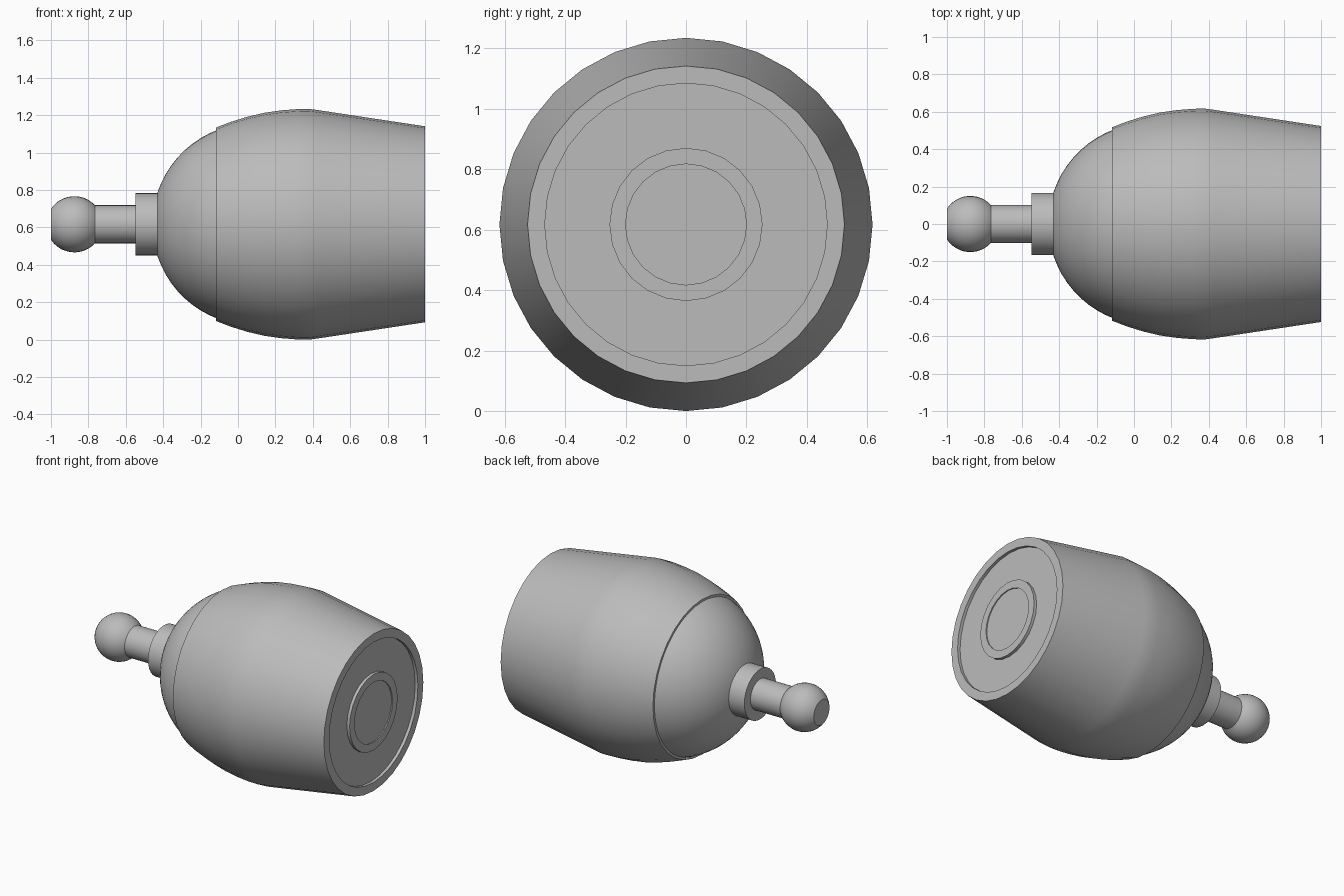
import bpy, bmesh, math

cube = bpy.data.objects.get("Cube")
if cube:
    bpy.data.objects.remove(cube, do_unlink=True)

AXIS_Z = 0.617

grey = bpy.data.materials.new("plain_grey")
grey.use_nodes = True
colour = (0.5, 0.5, 0.5, 1)
grey.diffuse_color = colour
grey.node_tree.nodes["Principled BSDF"].inputs["Base Color"].default_value = colour


def lathe(name, profile, sides):
    """Revolve (x, radius) points, listed from -x to +x, about the long axis."""
    bm = bmesh.new()
    rings = []
    for x, r in profile:
        count = sides if r > 0 else 1
        angles = [2 * math.pi * i / sides for i in range(count)]
        rings.append([bm.verts.new((x, r * math.sin(a), r * math.cos(a))) for a in angles])
    for a, b in zip(rings, rings[1:]):
        for i in range(sides):
            j = (i + 1) % sides
            loop = [a[i % len(a)], a[j % len(a)], b[j % len(b)], b[i % len(b)]]
            bm.faces.new(list(dict.fromkeys(loop)))
    bmesh.ops.recalc_face_normals(bm, faces=bm.faces)
    mesh = bpy.data.meshes.new(name)
    bm.to_mesh(mesh)
    bm.free()
    mesh.materials.append(grey)
    obj = bpy.data.objects.new(name, mesh)
    obj.location.z = AXIS_Z
    bpy.context.collection.objects.link(obj)
    bpy.ops.object.select_all(action='DESELECT')
    obj.select_set(True)
    bpy.context.view_layer.objects.active = obj
    bpy.ops.object.shade_smooth_by_angle(angle=math.radians(30))
    return obj


def arc(centre, radius, x0, x1, steps):
    """Points along a circular profile, evenly spaced by angle."""
    a0 = math.acos((x0 - centre) / radius)
    a1 = math.acos((x1 - centre) / radius)
    angles = [a0 + (a1 - a0) * i / steps for i in range(steps + 1)]
    return [(centre + radius * math.cos(a), radius * math.sin(a)) for a in angles]


# Ball tip with a flat end
ball = arc(-0.875, 0.15, -1.0, -0.765, 12)
lathe("ball_tip", [(-1.0, 0)] + ball + [(-0.765, 0)], 32)

# Stem and collar
lathe("stem", [(-0.78, 0), (-0.78, 0.102), (-0.5, 0.102), (-0.5, 0)], 32)
lathe("collar", [(-0.547, 0), (-0.547, 0.167), (-0.4, 0.167), (-0.4, 0)], 32)

# Rounded nose
nose = arc(0.082, 0.54, -0.445, -0.1, 10)
lathe("nose_dome", [(-0.445, 0)] + nose + [(-0.1, 0)], 48)

# Shell: bulging front, straight taper, recessed end face
lathe("shell", [
    (-0.118, 0.46), (-0.118, 0.517), (-0.04, 0.547), (0.05, 0.575),
    (0.14, 0.596), (0.23, 0.609), (0.32, 0.616), (0.38, 0.617),
    (0.43, 0.61), (1.0, 0.524), (1.0, 0.467), (0.98, 0.467), (0.98, 0)], 32)

# Raised round button with a shallow dished centre
lathe("end_button", [
    (0.97, 0), (0.97, 0.253), (1.0, 0.253), (1.0, 0.2), (0.993, 0.2), (0.993, 0)], 24)
